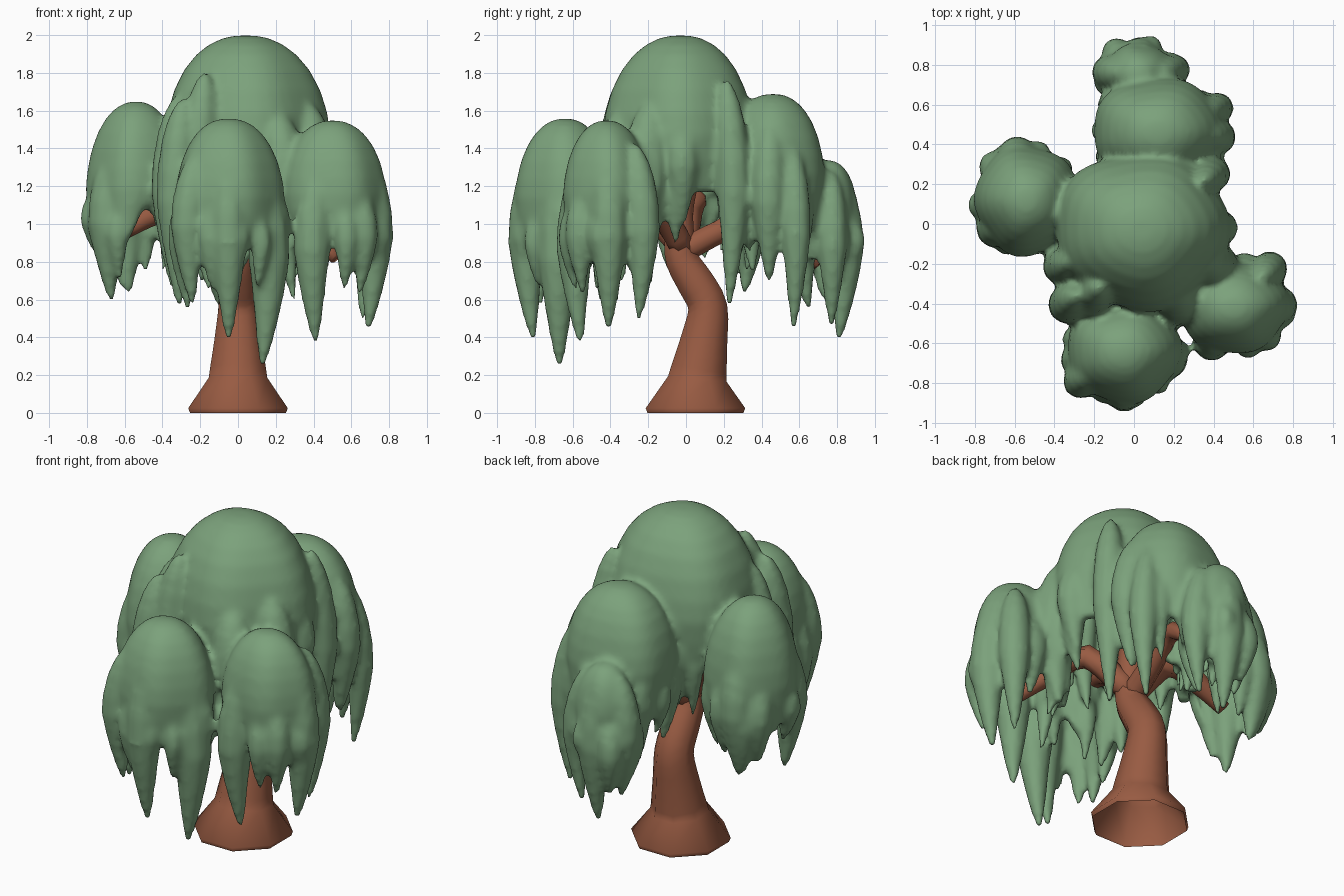
import bpy, bmesh, math, random
from mathutils import Vector

if "Cube" in bpy.data.objects:
    bpy.data.objects.remove(bpy.data.objects["Cube"])

random.seed(7)
TAU = 2 * math.pi


def material(name, rgb):
    m = bpy.data.materials.new(name)
    m.diffuse_color = (*rgb, 1)
    m.use_nodes = True
    m.node_tree.nodes["Principled BSDF"].inputs["Base Color"].default_value = m.diffuse_color
    return m


GREEN = material("willow green", (0.2, 0.36, 0.2))
BROWN = material("bark brown", (0.315, 0.105, 0.055))


def add_rings(bm, rings, cap_start=True, cap_end=True):
    """Skin a list of equal-length point rings, with pole caps."""
    vr = [[bm.verts.new(p) for p in ring] for ring in rings]
    n = len(vr[0])
    for a, b in zip(vr, vr[1:]):
        for i in range(n):
            bm.faces.new((a[i], a[(i + 1) % n], b[(i + 1) % n], b[i]))
    for use, r in ((cap_start, vr[0]), (cap_end, vr[-1])):
        if use:
            c = bm.verts.new(sum((v.co for v in r), Vector()) / n)
            for i in range(n):
                bm.faces.new((c, r[i], r[(i + 1) % n]))


def finish(bm, name, mat):
    bmesh.ops.recalc_face_normals(bm, faces=bm.faces)
    for f in bm.faces:
        f.smooth = True
    me = bpy.data.meshes.new(name)
    bm.to_mesh(me)
    bm.free()
    me.materials.append(mat)
    ob = bpy.data.objects.new(name, me)
    bpy.context.collection.objects.link(ob)
    return ob


def strand(bm, x, y, tip, head, r, cx, cy):
    """Hanging drip: pointed tip, rounded head leaning in to the lobe."""
    out = Vector((x - cx, y - cy, 0))
    out = out.normalized() if out.length > 0.01 else Vector((0, 0, 0))
    rings = []
    for t in (0.0, 0.08, 0.2, 0.35, 0.5, 0.65, 0.8, 0.9, 0.97, 1.0):
        w = min(1, 0.18 + 1.5 * t ** 0.85)
        if t > 0.65:
            w = math.sqrt(max(0.02, 1 - ((t - 0.65) / 0.35) ** 2))
        lean = 0.035 * math.sin(math.pi * t) - 0.06 * max(0, t - 0.6)
        c = Vector((x, y, tip + (head - tip) * t)) + out * lean
        rings.append([c + Vector((math.cos(TAU * i / 10), math.sin(TAU * i / 10), 0)) * r * w
                      for i in range(10)])
    add_rings(bm, rings)


def lobe(bm, cx, cy, rx, ry, top, eq, rim):
    """Leafy dome with a wavy lower rim and a shallow hollow underneath."""
    n, wall, ph = 40, 0.07, random.uniform(0, 6)

    def ring(k, z, drop, inset):
        pts = []
        for i in range(n):
            a = TAU * i / n
            wob = 1 + (0.03 * math.sin(5 * a + ph) + 0.02 * math.sin(3 * a)) * k
            zz = z + drop * 0.05 * (math.sin(7 * a + ph) + math.sin(4 * a))
            pts.append(Vector((cx + (rx - inset) * k * wob * math.cos(a),
                               cy + (ry - inset) * k * wob * math.sin(a), zz)))
        return pts

    dome = [math.radians(d) for d in (6, 14, 24, 35, 47, 60, 73, 85)]
    skirt = (0.3, 0.65, 1.0)
    hollow = eq + 0.4 * (top - eq)
    outer = [ring(math.sin(d) ** 0.9, eq + (top - eq) * math.cos(d), 0, 0) for d in dome]
    outer += [ring(1 - 0.1 * s, eq + (rim - eq) * s, s, 0) for s in skirt]
    inner = [ring(math.sin(d), eq + (hollow - eq) * math.cos(d), 0, wall) for d in dome]
    inner += [ring(1 - 0.1 * s, eq + (rim - eq) * s, s, wall) for s in skirt]
    add_rings(bm, outer + inner[::-1])


# Foliage lobes: centre x, y, radius x, y, top, widest height, rim, strand count
LOBES = {
    "crown": (0.04, -0.03, 0.44, 0.4, 2.0, 1.42, 1.16, 13),
    "left": (-0.54, 0.12, 0.26, 0.28, 1.65, 1.14, 1.0, 10),
    "front": (-0.05, -0.64, 0.29, 0.26, 1.56, 1.1, 0.86, 9),
    "right": (0.5, -0.42, 0.28, 0.23, 1.55, 1.12, 0.92, 9),
    "back": (0.12, 0.46, 0.33, 0.28, 1.69, 1.22, 1.0, 10),
    "rear": (0.02, 0.75, 0.17, 0.16, 1.34, 1.05, 0.88, 6),
}
# Long visible strands: x, y, tip, head, radius
LONG = {
    "crown": [(-0.34, -0.2, 0.65, 1.68, 0.09), (-0.31, -0.38, 0.57, 1.66, 0.1),
              (0.37, 0.23, 0.58, 1.76, 0.09), (0.4, -0.02, 1.0, 1.6, 0.09),
              (-0.19, -0.34, 0.7, 1.8, 0.1), (0.38, -0.2, 0.75, 1.65, 0.12),
              (0.22, -0.36, 0.85, 1.6, 0.12)],
    "left": [(-0.67, 0.0, 0.6, 1.4, 0.1), (-0.58, 0.31, 0.64, 1.4, 0.1)],
    "front": [(-0.05, -0.81, 0.4, 1.4, 0.1), (0.13, -0.67, 0.26, 1.35, 0.11),
              (-0.24, -0.77, 0.58, 1.38, 0.09)],
    "right": [(0.41, -0.56, 0.38, 1.35, 0.1), (0.69, -0.41, 0.45, 1.4, 0.1),
              (0.66, -0.25, 0.5, 1.42, 0.09)],
    "back": [(0.39, 0.57, 0.45, 1.42, 0.08), (0.39, 0.44, 0.7, 1.52, 0.09)],
    "rear": [(0.03, 0.81, 0.4, 1.32, 0.1), (0.17, 0.77, 0.46, 1.28, 0.08),
             (-0.09, 0.76, 0.55, 1.3, 0.09)],
}

bm = bmesh.new()
for key, (cx, cy, rx, ry, top, eq, rim, count) in LOBES.items():
    lobe(bm, cx, cy, rx, ry, top, eq, rim)
    for i in range(count):
        a = TAU * (i + random.uniform(-0.25, 0.25)) / count
        x, y = cx + 0.74 * rx * math.cos(a), cy + 0.74 * ry * math.sin(a)
        tip = rim - random.uniform(0.12, 0.34)
        head = eq + random.uniform(0.0, 0.2)
        r = random.uniform(0.055, 0.08)
        if key == "crown":
            if 0 < y < 0.2 and x > 0:      # open arch on the right side
                continue
        elif math.hypot(x, y) < 0.36:      # keep clear of the trunk
            continue
        if key == "left" and x > -0.55 and y < 0.12:   # gap showing the branch
            continue
        strand(bm, x, y, tip, head, r, cx, cy)
    for s in LONG[key]:
        strand(bm, *s, cx, cy)

# Fuse lobes and strands into one soft mass
foliage = finish(bm, "foliage", GREEN)
rm = foliage.modifiers.new("fuse", 'REMESH')
rm.mode = 'VOXEL'
rm.voxel_size = 0.02
rm.use_smooth_shade = True
sm = foliage.modifiers.new("soften", 'SMOOTH')
sm.factor = 0.5
sm.iterations = 5


def smooth_path(path, steps=3):
    """Catmull-Rom resampling of (x, y, z, radius) points."""
    p = [Vector(q) for q in path]
    p = [p[0]] + p + [p[-1]]
    out = []
    for a, b, c, d in zip(p, p[1:], p[2:], p[3:]):
        for s in range(steps):
            t = s / steps
            out.append(0.5 * (2 * b + (c - a) * t + (2 * a - 5 * b + 4 * c - d) * t * t
                              + (3 * b - a - 3 * c + d) * t ** 3))
    return out + [p[-1]]


def limb(name, path, foot=(), sides=8):
    """Tapered tube along a smooth path; a foot adds open, level rings below."""
    path = [Vector(q) for q in foot] + smooth_path(path)
    bm = bmesh.new()
    pts = [p.xyz for p in path]
    rings = []
    for i, p in enumerate(path):
        d = (pts[min(i + 1, len(pts) - 1)] - pts[max(i - 1, 0)]).normalized()
        if i < len(foot):
            d = Vector((0, 0, 1))
        u = (Vector((1, 0, 0)) if abs(d.x) < 0.8 else Vector((0, 1, 0)))
        v = d.cross(u).normalized()
        u = v.cross(d)
        rings.append([pts[i] + (u * math.cos(TAU * (k + 0.5) / sides)
                                + v * math.sin(TAU * (k + 0.5) / sides)) * p[3]
                      for k in range(sides)])
    add_rings(bm, rings, cap_start=not foot)
    return finish(bm, name, BROWN)


# Trunk: flared hollow foot, S-bend, leader rising into the crown
limb("trunk", [(0, 0.06, 0.18, 0.168), (0, 0.095, 0.38, 0.135),
               (0, 0.115, 0.56, 0.112), (0, 0.05, 0.69, 0.106), (0, -0.02, 0.81, 0.095),
               (0, -0.035, 0.94, 0.085), (0, -0.03, 1.08, 0.075), (0.01, 0.0, 1.25, 0.065),
               (0.02, 0.0, 1.65, 0.04)],
     foot=[(0, 0.05, 0.0, 0.275), (0, 0.05, 0.025, 0.285)])
# Branches arching out and drooping inside each lobe: middle, outer, end
BRANCHES = {
    "back": [(0.02, 0.18, 0.96, 0.065), (0.06, 0.42, 1.06, 0.052), (0.1, 0.7, 0.78, 0.035)],
    "left": [(-0.22, 0.03, 1.12, 0.075), (-0.43, 0.05, 1.06, 0.065), (-0.6, 0.06, 0.96, 0.045)],
    "right": [(0.2, -0.17, 1.1, 0.07), (0.36, -0.32, 0.98, 0.055), (0.52, -0.42, 0.82, 0.035)],
    "front": [(-0.02, -0.22, 1.08, 0.065), (-0.04, -0.42, 1.14, 0.055), (-0.05, -0.62, 1.02, 0.04)],
}
for key, pts in BRANCHES.items():
    limb(key + "_branch", [(0, -0.01, 0.86, 0.07)] + pts)
